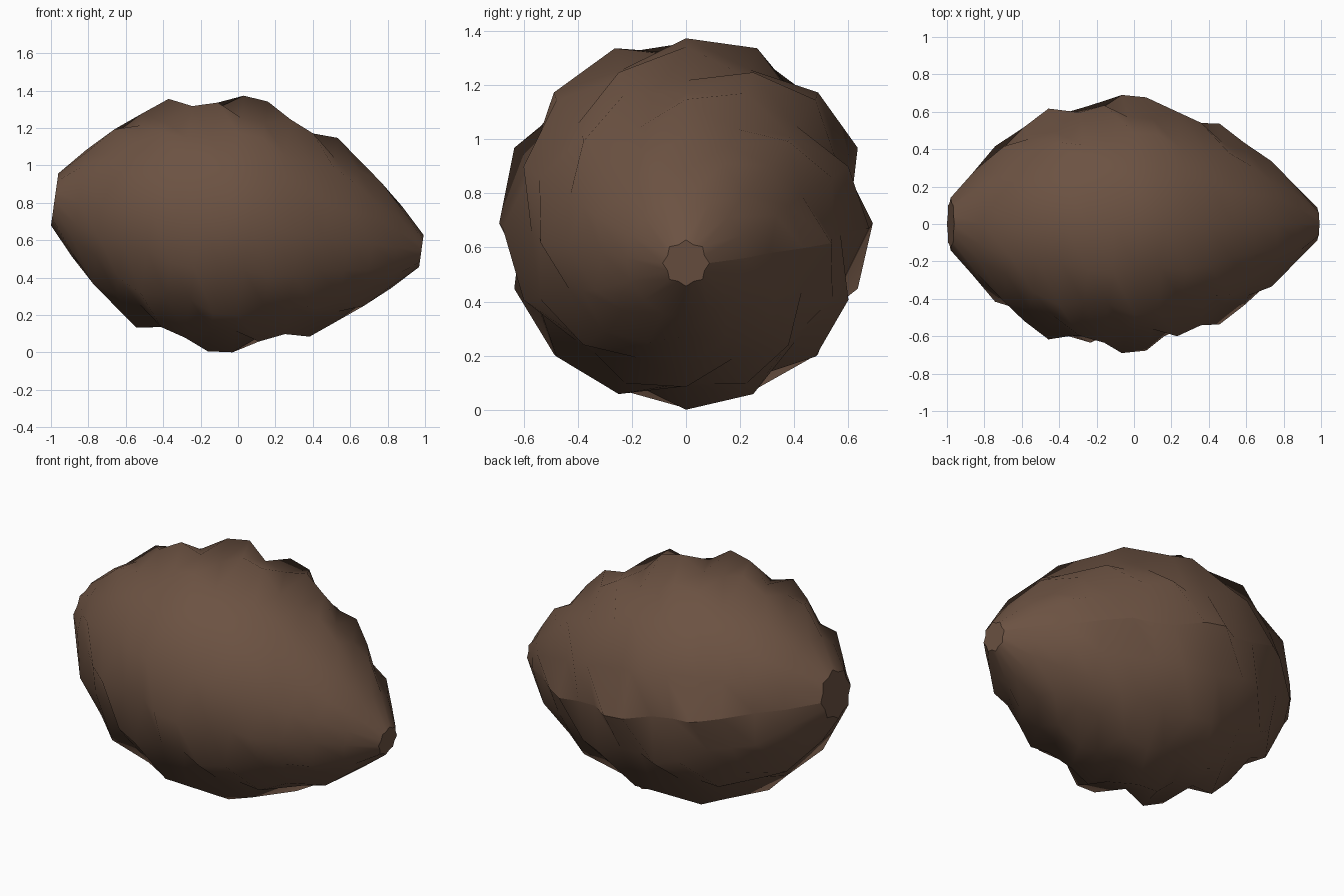
import bpy, bmesh, math
from mathutils import Matrix

if "Cube" in bpy.data.objects:
    bpy.data.objects.remove(bpy.data.objects["Cube"])

SIDES = 16
LENGTH = 1.98
TILT = math.radians(8)
RIDGE = 0.08                    # depth of the eight spiral ridges
TWIST = math.radians(12)        # ridge twist from ring to ring
PROFILE = [.13, .29, .417, .505, .575, .621, .645, .655,
           .6425, .61, .5635, .50, .425, .335, .221, .08]

brown = bpy.data.materials.new("dark brown")
brown.diffuse_color = (0.15, 0.085, 0.055, 1)
brown.use_nodes = True
brown.node_tree.nodes["Principled BSDF"].inputs["Base Color"].default_value = brown.diffuse_color

# Ridged body: rings lofted along x, each with eight twisting lobes
bm = bmesh.new()
rings = []
for k, radius in enumerate(PROFILE):
    x = LENGTH * (k / (len(PROFILE) - 1) - 0.5)
    ring = []
    for j in range(SIDES):
        a = 2 * math.pi * j / SIDES
        r = radius * (1 + RIDGE * math.cos(8 * (a - TWIST * k)))
        ring.append(bm.verts.new((x, r * math.cos(a), r * math.sin(a))))
    rings.append(ring)

for lower, upper in zip(rings, rings[1:]):
    for j in range(SIDES):
        n = (j + 1) % SIDES
        bm.faces.new((lower[j], lower[n], upper[n], upper[j])).smooth = True
    # Hard seam down the back
    bm.edges.get((lower[0], upper[0])).smooth = False

# Flat end caps with hard rims
for ring in (rings[0], rings[-1]):
    cap = bm.faces.new(ring)
    for e in cap.edges:
        e.smooth = False

bmesh.ops.recalc_face_normals(bm, faces=bm.faces)
bm.transform(Matrix.Translation((0, 0, 0.68)) @ Matrix.Rotation(TILT, 4, 'Y'))

mesh = bpy.data.meshes.new("ridged_body")
bm.to_mesh(mesh)
bm.free()
mesh.materials.append(brown)
body = bpy.data.objects.new("ridged_body", mesh)
bpy.context.collection.objects.link(body)
